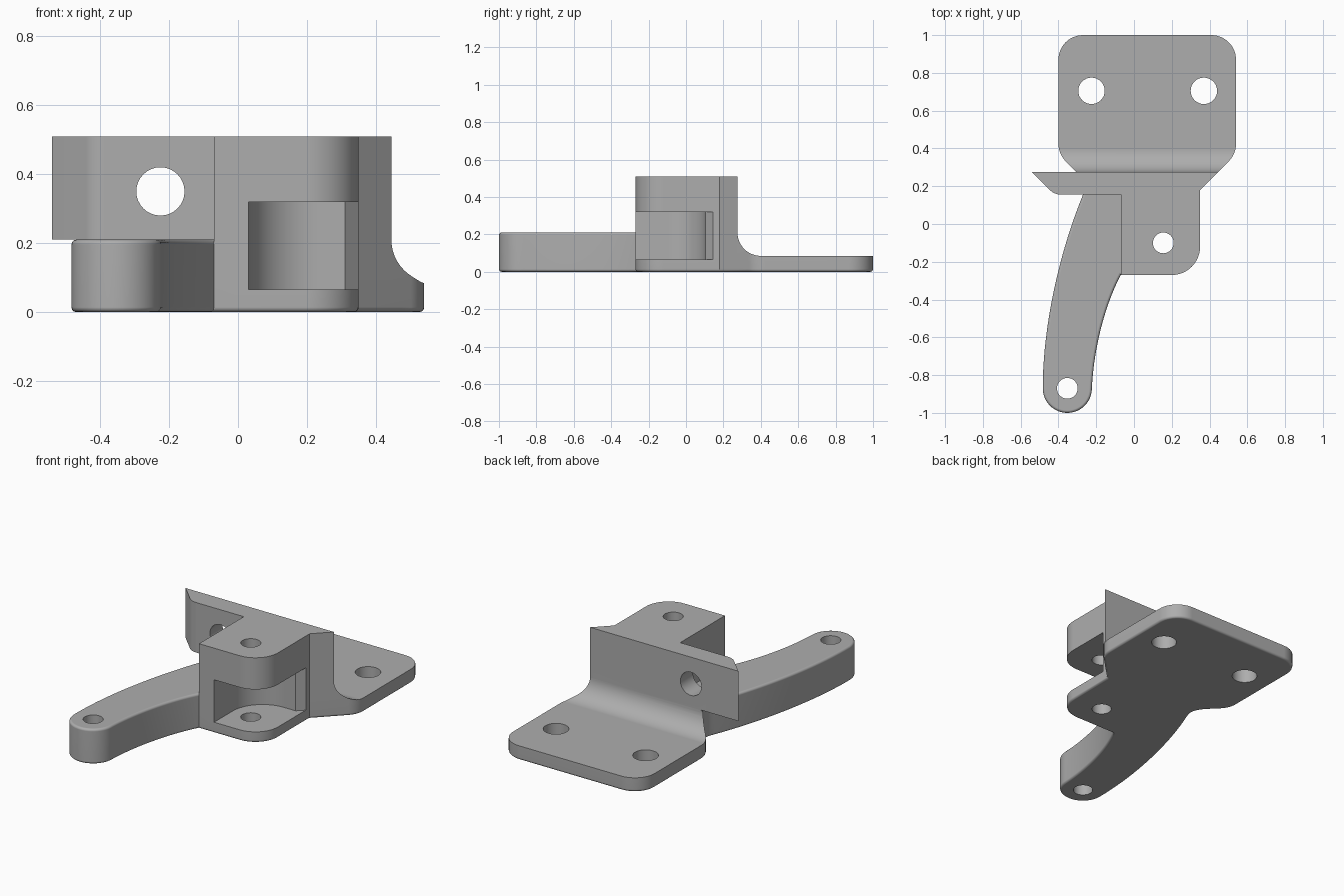
import bpy, bmesh, math
from mathutils import Vector
from mathutils.geometry import interpolate_bezier

if "Cube" in bpy.data.objects:
    bpy.data.objects.remove(bpy.data.objects["Cube"], do_unlink=True)

steel = bpy.data.materials.new("plain_grey")
steel.use_nodes = True
GREY = (0.42, 0.42, 0.42, 1)
steel.diffuse_color = GREY
steel.node_tree.nodes["Principled BSDF"].inputs["Base Color"].default_value = GREY


def arc(cx, cy, r, start, end, n=12):
    angles = [math.radians(start + (end - start) * i / n) for i in range(n + 1)]
    return [(cx + r * math.cos(a), cy + r * math.sin(a)) for a in angles]


def curve(a, b, c, d, n=20):
    pts = interpolate_bezier(*[Vector((*p, 0)) for p in (a, b, c, d)], n)
    return [(p.x, p.y) for p in pts]


def prism(name, points, low, high, axis="z", rounding=0):
    """Extrude a 2D profile along an axis, optionally rounding both end rims."""
    place = {"z": lambda u, v, w: (u, v, w),
             "x": lambda u, v, w: (w, u, v),
             "y": lambda u, v, w: (u, w, v)}[axis]
    bm = bmesh.new()
    base = bm.faces.new([bm.verts.new(place(u, v, low)) for u, v in points])
    grown = bmesh.ops.extrude_face_region(bm, geom=[base])["geom"]
    shift = Vector(place(0, 0, high - low))
    bmesh.ops.translate(bm, vec=shift,
                        verts=[g for g in grown if isinstance(g, bmesh.types.BMVert)])
    bmesh.ops.recalc_face_normals(bm, faces=bm.faces)
    if rounding:
        rims = [e for e in bm.edges if abs(e.verts[0].co.z - e.verts[1].co.z) < 1e-5]
        bmesh.ops.bevel(bm, geom=rims, offset=rounding, segments=3,
                        profile=0.5, affect="EDGES")
    mesh = bpy.data.meshes.new(name)
    bm.to_mesh(mesh)
    bm.free()
    mesh.materials.append(steel)
    obj = bpy.data.objects.new(name, mesh)
    bpy.context.scene.collection.objects.link(obj)
    return obj


def combine(target, tool, operation):
    """Apply a boolean to the target and discard the tool."""
    tool.hide_render = True
    mod = target.modifiers.new("boolean", "BOOLEAN")
    mod.operation, mod.object, mod.solver = operation, tool, "EXACT"
    graph = bpy.context.evaluated_depsgraph_get()
    result = bpy.data.meshes.new_from_object(target.evaluated_get(graph))
    target.modifiers.clear()
    target.data = result
    bpy.data.objects.remove(tool, do_unlink=True)


WALL = 0.275      # rear face of the upright wall
STEP = 0.21       # height of the arm
TOP = 0.51

block_corner = arc(0.2, -0.12, 0.15, -90, 0)

# Lower body: arm, block foot and mounting plate in one outline
outline = (arc(-0.353, -0.87, 0.13, 180, 360, 24)
           + curve((-0.223, -0.87), (-0.213, -0.65), (-0.15, -0.42), (-0.07, -0.27))[1:]
           + block_corner
           + [(0.35, 0.18)]
           + arc(0.41, 0.424, 0.13, -45, 0, 6)
           + arc(0.41, 0.87, 0.13, 0, 90)
           + arc(-0.27, 0.87, 0.13, 90, 180)
           + arc(-0.27, 0.424, 0.13, 180, 225, 6)
           + curve((-0.31, 0.28), (-0.25, 0.22), (-0.26, 0.18), (-0.28, 0.13), 10)
           + curve((-0.28, 0.13), (-0.4, -0.17), (-0.483, -0.55), (-0.483, -0.87))[1:-1])
bracket = prism("hinge_bracket", outline, 0, STEP, rounding=0.014)

# Thin the plate, leaving a cove against the wall
cove = arc(WALL + 0.125, STEP, 0.125, 180, 270) + [(1.2, 0.085), (1.2, 0.4), (WALL, 0.4)]
combine(bracket, prism("plate_cutter", cove, -1, 1, "x"), "DIFFERENCE")

# Upright block
block = [(-0.07, -0.27)] + block_corner + [(0.35, 0.18), (0.445, WALL), (-0.07, WALL)]
combine(bracket, prism("block", block, 0.1, TOP), "UNION")

# Side wing with its pointed end
wing = [(-0.54, WALL)] + arc(-0.385, 0.24, 0.085, 225, 270, 8) + [(0, 0.155), (0, WALL)]
combine(bracket, prism("wing", wing, STEP, TOP), "UNION")

# Pocket in the block, open to the front and side
pocket = ([(0.03, -0.4)] + arc(0.23, -0.095, 0.2, 180, 90)
          + [(0.31, 0.105), (0.36, 0.155), (0.5, 0.155), (0.5, -0.4)])
combine(bracket, prism("pocket_cutter", pocket, 0.065, 0.32), "DIFFERENCE")

# Drilled holes
for x, y, radius in ((0.155, -0.1, 0.055), (-0.353, -0.87, 0.055),
                     (-0.225, 0.705, 0.07), (0.37, 0.705, 0.07)):
    drill = prism("drill", arc(x, y, radius, 0, 360, 32)[:-1], -0.1, 0.7)
    combine(bracket, drill, "DIFFERENCE")
cross = prism("cross_drill", arc(-0.225, 0.35, 0.07, 0, 360, 32)[:-1], 0.05, 0.4, "y")
combine(bracket, cross, "DIFFERENCE")

# Smooth curved walls, crisp edges
bpy.ops.object.select_all(action="DESELECT")
bracket.select_set(True)
bpy.context.view_layer.objects.active = bracket
bpy.ops.object.shade_smooth_by_angle(angle=math.radians(32))
normals = bracket.modifiers.new("weighted_normals", "WEIGHTED_NORMAL")
normals.keep_sharp = True
